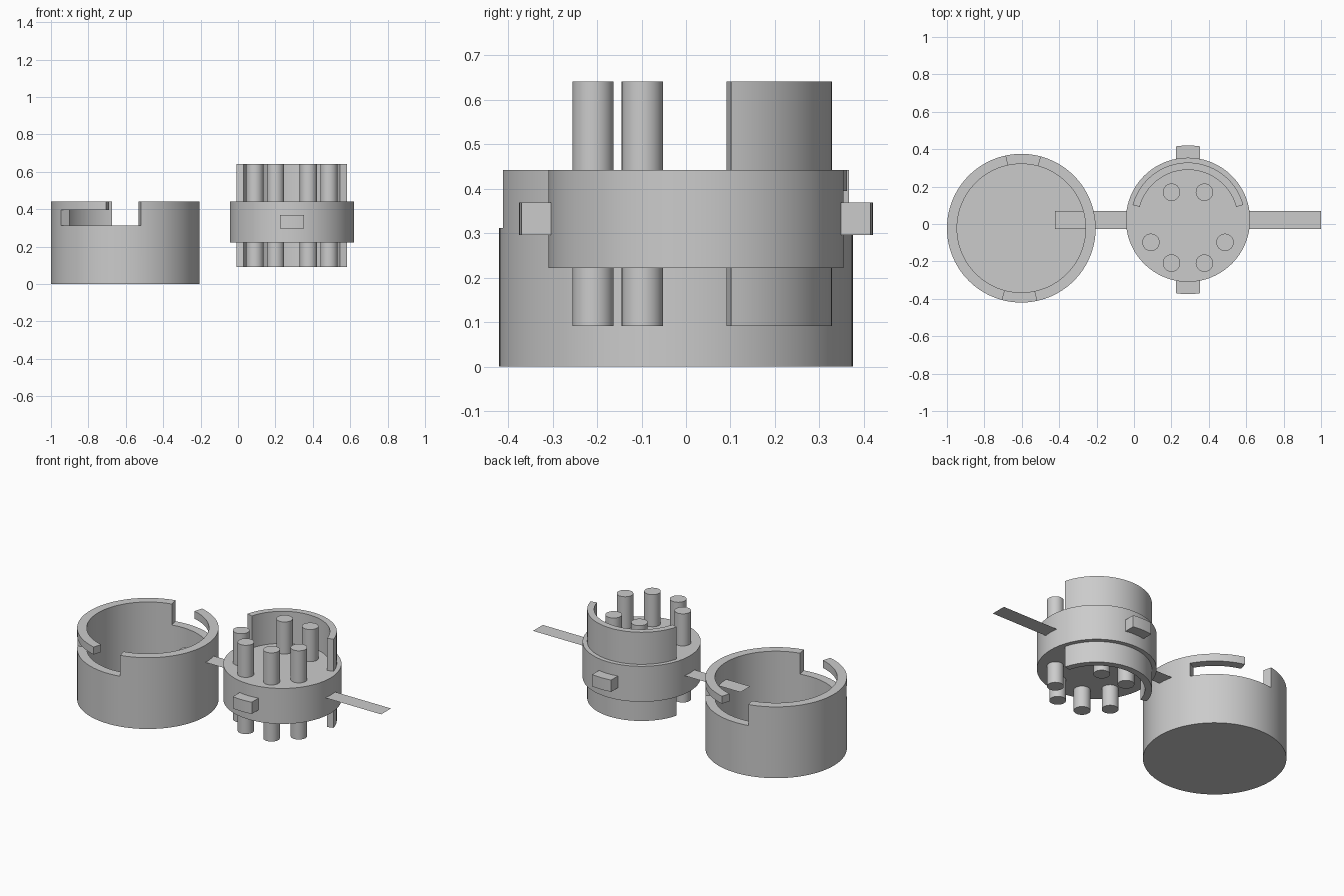
import bpy
import bmesh
from math import sin, cos, asin, radians

if "Cube" in bpy.data.objects:
    bpy.data.objects.remove(bpy.data.objects["Cube"])

grey = bpy.data.materials.new("plain grey")
grey.use_nodes = True
grey.diffuse_color = (0.6, 0.6, 0.6, 1)
grey.node_tree.nodes["Principled BSDF"].inputs["Base Color"].default_value = (0.6, 0.6, 0.6, 1)

CUP = (-0.6025, -0.0225)
CORE = (0.2885, 0.0225)
OUTER = 0.3975


def make_object(name, bm, wall=0):
    bmesh.ops.recalc_face_normals(bm, faces=bm.faces[:])
    mesh = bpy.data.meshes.new(name)
    bm.to_mesh(mesh)
    bm.free()
    mesh.materials.append(grey)
    obj = bpy.data.objects.new(name, mesh)
    bpy.context.collection.objects.link(obj)
    bpy.ops.object.select_all(action='DESELECT')
    obj.select_set(True)
    bpy.context.view_layer.objects.active = obj
    if wall:
        solid = obj.modifiers.new("wall", 'SOLIDIFY')
        solid.thickness = wall
        solid.offset = -1
        bpy.ops.object.modifier_apply(modifier=solid.name)
    bpy.ops.object.shade_smooth_by_angle(angle=radians(30))
    return obj


def arc(radius, start, end, steps):
    """Points on an arc about the origin, angles in degrees."""
    angles = [radians(start + (end - start) * i / steps) for i in range(steps + 1)]
    return [(radius * cos(a), radius * sin(a)) for a in angles]


def prism(name, outline, centre, bottom, top):
    bm = bmesh.new()
    cx, cy = centre
    face = bm.faces.new([bm.verts.new((cx + x, cy + y, bottom)) for x, y in outline])
    if top > bottom:
        lid = bmesh.ops.extrude_face_region(bm, geom=[face])["geom"]
        verts = [g for g in lid if isinstance(g, bmesh.types.BMVert)]
        bmesh.ops.translate(bm, verts=verts, vec=(0, 0, top - bottom))
    return make_object(name, bm)


def disc(name, radius, centre, bottom, top, steps=96):
    return prism(name, arc(radius, 0, 360, steps)[:-1], centre, bottom, top)


# Cup wall: a grid around the cylinder with two L-shaped locking slots left out
step, first = 3, 30
count = 360 // step
levels = [0.005, 0.312, 0.395, 0.442]
bm = bmesh.new()
rings = [[bm.verts.new((CUP[0] + x, CUP[1] + y, z))
          for x, y in arc(OUTER, first, first + 360, count)[:-1]] for z in levels]
for row in range(3):
    for i in range(count):
        turn = i * step % 180
        in_slot = row == 1 and turn < 72
        in_entry = row == 2 and 45 <= turn < 72
        if not (in_slot or in_entry):
            j = (i + 1) % count
            bm.faces.new((rings[row][i], rings[row][j], rings[row + 1][j], rings[row + 1][i]))
make_object("cup_wall", bm, wall=0.054)
disc("cup_floor", OUTER, CUP, 0, 0.005, count)

# Connector body
disc("core_disc", 0.332, CORE, 0.222, 0.442)

# Locking tabs, front and back, with ends curved to the cup radius
half = 0.065
spread = asin(half / OUTER) * 180 / 3.14159265
for name, side in (("back_tab", 1), ("front_tab", -1)):
    outline = [(-half, 0.3), (half, 0.3)] + arc(OUTER, 90 - spread, 90 + spread, 8)
    prism(name, [(x, side * y) for x, y in outline], CORE, 0.296, 0.369)

# Curved shield passing through the body
prism("shield", arc(0.306, 15, 165, 50) + arc(0.267, 165, 15, 50), CORE, 0.091, 0.641)

# Contact pins in mirrored pairs
for row, (dx, y) in {"back": (0.088, 0.17), "middle": (0.198, -0.098),
                     "front": (0.088, -0.209)}.items():
    for side, sign in (("left", 1), ("right", -1)):
        disc(f"{row}_{side}_pin", 0.0465, (CORE[0] + sign * dx, y), 0.091, 0.641, 32)

# Paper-thin strips out of both sides of the body
for side, sign in (("left", 1), ("right", -1)):
    near, far = sign * 0.3, sign * 0.7115
    prism(side + "_strip", [(near, -0.048), (far, -0.048), (far, 0.048), (near, 0.048)],
          CORE, 0.335, 0.335)
